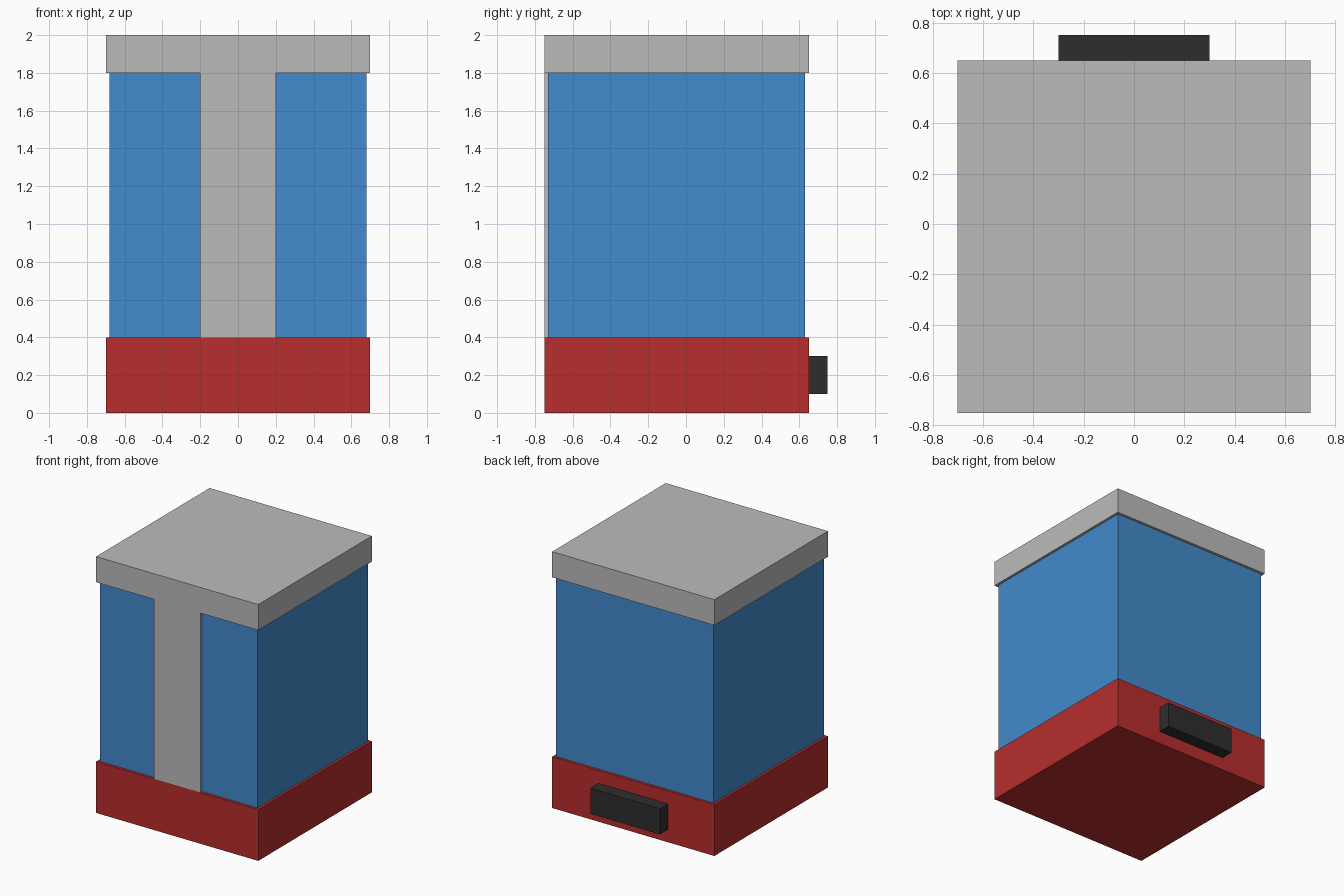
import bpy

if "Cube" in bpy.data.objects:
    bpy.data.objects.remove(bpy.data.objects["Cube"])


def material(name, rgb):
    m = bpy.data.materials.new(name)
    m.diffuse_color = (*rgb, 1.0)
    m.use_nodes = True
    m.node_tree.nodes["Principled BSDF"].inputs["Base Color"].default_value = m.diffuse_color
    return m


def box(name, lo, hi, mat):
    """Axis-aligned block between two corners."""
    centre = [(a + b) / 2 for a, b in zip(lo, hi)]
    bpy.ops.mesh.primitive_cube_add(size=1, location=centre)
    ob = bpy.context.object
    ob.name = name
    ob.scale = [b - a for a, b in zip(lo, hi)]
    bpy.ops.object.transform_apply(location=False, rotation=False, scale=True)
    ob.data.materials.append(mat)
    return ob


red = material("red", (0.48, 0.027, 0.027))
blue = material("blue", (0.054, 0.258, 0.61))
grey = material("light grey", (0.5, 0.5, 0.5))
black = material("charcoal", (0.027, 0.027, 0.027))

# Base and the slightly inset body standing on it
box("base", (-0.70, -0.75, 0.0), (0.70, 0.65, 0.4), red)
box("body", (-0.68, -0.73, 0.4), (0.68, 0.63, 1.8), blue)

# Cap with the front strip flush to its front face
box("cap", (-0.70, -0.75, 1.8), (0.70, 0.65, 2.0), grey)
box("front_strip", (-0.20, -0.75, 0.4), (0.20, -0.73, 1.8), grey)

# Block on the back of the base
box("back_block", (-0.30, 0.65, 0.1), (0.30, 0.75, 0.3), black)
